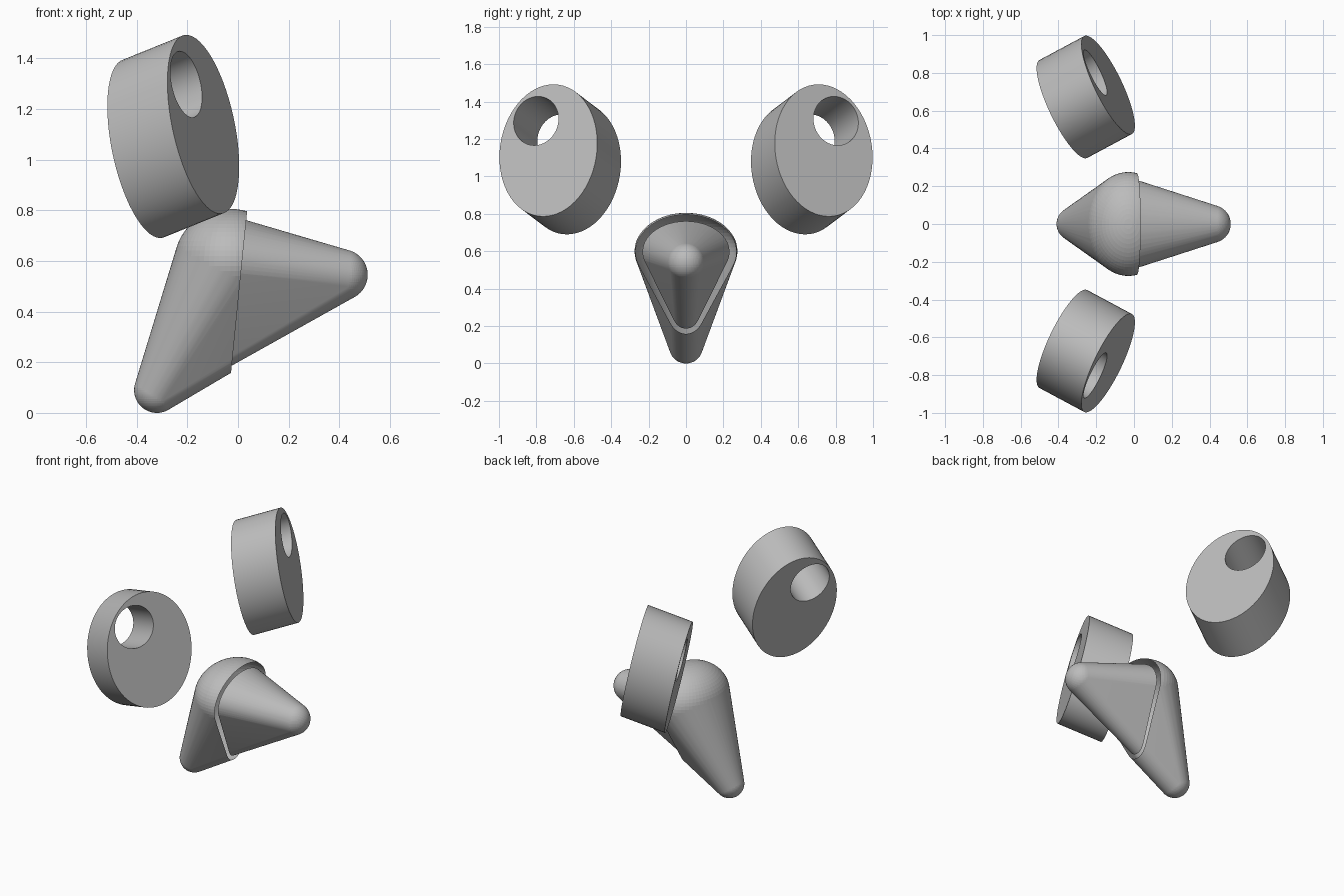
import bpy, bmesh, math
from mathutils import Vector

if "Cube" in bpy.data.objects:
    bpy.data.objects.remove(bpy.data.objects["Cube"], do_unlink=True)

grey = bpy.data.materials.new("plain grey")
grey.use_nodes = True
COLOR = (0.5, 0.5, 0.5, 1)
grey.diffuse_color = COLOR
grey.node_tree.nodes["Principled BSDF"].inputs["Base Color"].default_value = COLOR


def finish(bm, name):
    bmesh.ops.recalc_face_normals(bm, faces=bm.faces)
    mesh = bpy.data.meshes.new(name)
    bm.to_mesh(mesh)
    bm.free()
    mesh.materials.append(grey)
    obj = bpy.data.objects.new(name, mesh)
    bpy.context.scene.collection.objects.link(obj)
    bpy.ops.object.select_all(action='DESELECT')
    obj.select_set(True)
    bpy.context.view_layer.objects.active = obj
    bpy.ops.object.shade_smooth_by_angle(angle=math.radians(35))
    return obj


# Eyes: slanted oval discs with an off-centre pupil hole running through
def eye(name, side, segments=64):
    center = Vector((-0.137, 0.736, 1.139))
    up = Vector((-0.067, -0.028, 0.353))
    across = Vector((-0.125, 0.26, 0))
    depth = Vector((-0.237, -0.127, -0.096))
    pupil = center + up * 0.447 + across * 0.3
    bm = bmesh.new()

    def ring(mid, u, v):
        verts = []
        for i in range(segments):
            a = math.tau * i / segments
            p = mid + u * math.cos(a) + v * math.sin(a)
            verts.append(bm.verts.new((p.x, p.y * side, p.z)))
        return verts

    hole_up, hole_across = up * 0.37, across * 0.46
    rings = [ring(center, up, across),
             ring(center + depth, up, across),
             ring(pupil + depth, hole_up, hole_across),
             ring(pupil, hole_up, hole_across)]
    for k in range(4):
        a, b = rings[k], rings[(k + 1) % 4]
        for i in range(segments):
            j = (i + 1) % segments
            bm.faces.new((a[i], a[j], b[j], b[i]))
    return finish(bm, name)


eye("left_eye", 1)
eye("right_eye", -1)


# Beak: convex wraps around three rounded knobs, split by a leaning plane
def beak_part(name, knobs, keep_front):
    bm = bmesh.new()
    for center, radii in knobs:
        ball = bmesh.ops.create_uvsphere(bm, u_segments=64, v_segments=32, radius=1)
        for v in ball["verts"]:
            v.co = Vector(center) + Vector([c * r for c, r in zip(v.co, radii)])
    hull = bmesh.ops.convex_hull(bm, input=bm.verts[:])
    spare = {e for e in hull["geom_interior"] + hull["geom_unused"]
             if isinstance(e, bmesh.types.BMVert)}
    bmesh.ops.delete(bm, geom=list(spare), context='VERTS')
    cut = bmesh.ops.bisect_plane(
        bm, geom=bm.verts[:] + bm.edges[:] + bm.faces[:],
        plane_co=(0.004, 0, 0.475), plane_no=(0.995, 0, -0.099),
        clear_inner=keep_front, clear_outer=not keep_front)
    rim = [e for e in cut["geom_cut"] if isinstance(e, bmesh.types.BMEdge)]
    bmesh.ops.contextual_create(bm, geom=rim)
    return finish(bm, name)


CROWN, CHIN, TIP = (-0.03, 0, 0.6), (-0.32, 0, 0.09), (0.412, 0, 0.545)
beak_part("beak_back", [(CROWN, (0.22, 0.275, 0.205)),
                        (CHIN, (0.09,) * 3), (TIP, (0.11,) * 3)], False)
beak_part("beak_front", [(CROWN, (0.19, 0.24, 0.17)),
                         (CHIN, (0.06,) * 3), (TIP, (0.1,) * 3)], True)
